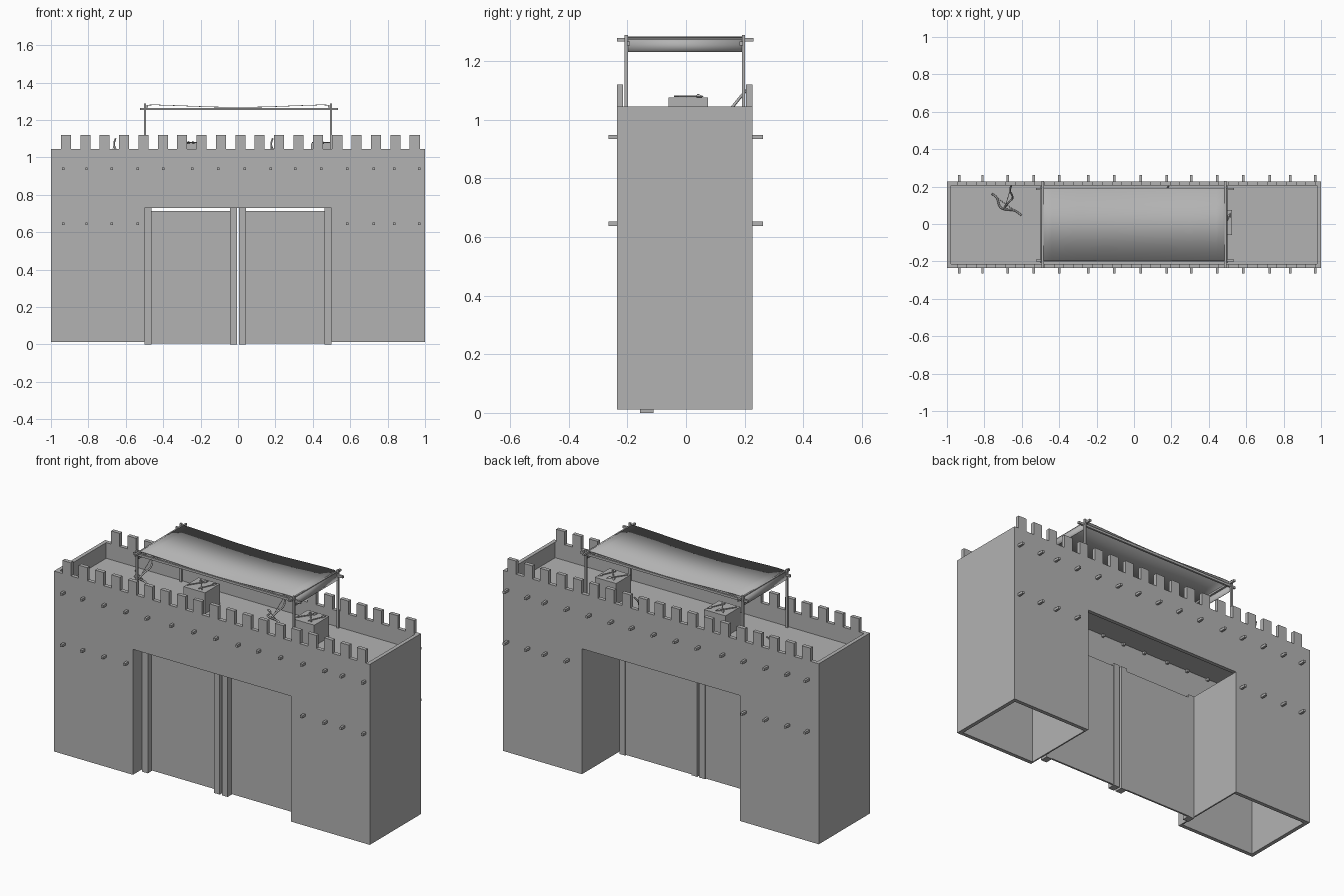
import bpy
import bmesh
from mathutils import Vector

if "Cube" in bpy.data.objects:
    bpy.data.objects.remove(bpy.data.objects["Cube"], do_unlink=True)

stone = bpy.data.materials.new("plain grey")
GREY = (0.45, 0.45, 0.45, 1)
stone.diffuse_color = GREY
stone.use_nodes = True
stone.node_tree.nodes["Principled BSDF"].inputs["Base Color"].default_value = GREY

# Overall wall dimensions
FRONT, BACK = -0.236, 0.227
BASE, TOP, DECK = 0.012, 1.045, 0.955
SKIN, GATE, GATE_TOP = 0.022, 0.5, 0.73


def add_object(name, bm):
    bmesh.ops.recalc_face_normals(bm, faces=bm.faces[:])
    mesh = bpy.data.meshes.new(name)
    bm.to_mesh(mesh)
    bm.free()
    mesh.materials.append(stone)
    obj = bpy.data.objects.new(name, mesh)
    bpy.context.collection.objects.link(obj)
    return obj


def add_boxes(name, boxes):
    """One object from boxes given as (x range, y range, z range)."""
    bm = bmesh.new()
    for ranges in boxes:
        verts = bmesh.ops.create_cube(bm, size=1)["verts"]
        for v in verts:
            v.co = [(a + b) / 2 + c * (b - a) for c, (a, b) in zip(v.co, ranges)]
    return add_object(name, bm)


def around(centre, size):
    return (centre - size / 2, centre + size / 2)


def add_rod(name, points, radius, smooth=True):
    """Bent round rod through the points."""
    curve = bpy.data.curves.new(name, "CURVE")
    curve.dimensions = "3D"
    curve.bevel_depth = radius
    curve.bevel_resolution = 1
    curve.resolution_u = 4
    curve.use_fill_caps = True
    spline = curve.splines.new("NURBS" if smooth else "POLY")
    spline.points.add(len(points) - 1)
    for p, co in zip(spline.points, points):
        p.co = (*co, 1)
    if smooth:
        spline.use_endpoint_u = True
        spline.order_u = 3
    curve.materials.append(stone)
    obj = bpy.data.objects.new(name, curve)
    bpy.context.collection.objects.link(obj)
    return obj


# Long walls: crenellated outline with a gate opening, extruded
outline = [(-GATE, GATE_TOP), (-GATE, BASE), (-1, BASE), (-1, TOP)]
for i in range(19):
    left, right = around(-0.92 + 0.1036 * i, 0.054)
    outline += [(left, TOP), (left, 1.12), (right, 1.12), (right, TOP)]
outline += [(1, TOP), (1, BASE), (GATE, BASE), (GATE, GATE_TOP)]

for name, y in (("front_wall", FRONT), ("back_wall", BACK - SKIN)):
    bm = bmesh.new()
    face = bm.faces.new([bm.verts.new((x, y, z)) for x, z in outline])
    grown = bmesh.ops.extrude_face_region(bm, geom=[face])["geom"]
    moved = [g for g in grown if isinstance(g, bmesh.types.BMVert)]
    bmesh.ops.translate(bm, verts=moved, vec=(0, SKIN, 0))
    add_object(name, bm)

# End walls, gate passage walls and roof deck
inside = (FRONT + SKIN, BACK - SKIN)
for side, s in (("left", 1), ("right", -1)):
    add_boxes(side + "_end_wall", [(around(s * (1 - SKIN / 2), SKIN), inside, (BASE, TOP))])
    add_boxes(side + "_passage_wall", [(around(s * (GATE + 0.004), 0.008), inside, (BASE, GATE_TOP))])
add_boxes("roof_deck", [((-1 + SKIN, 1 - SKIN), inside, (DECK - 0.008, DECK))])

# Beam ends poking through both long walls
peg_x = [-0.935, -0.81, -0.675, -0.535, -0.4, -0.245, -0.105, 0.035,
         0.175, 0.305, 0.445, 0.585, 0.725, 0.835, 0.97]
pegs = []
for x in peg_x:
    for z in (0.94, 0.645):
        if z > GATE_TOP or abs(x) > GATE:
            for y in ((-0.265, FRONT + 0.035), (BACK - 0.035, 0.263)):
                pegs.append((around(x, 0.013), y, around(z, 0.014)))
add_boxes("beam_ends", pegs)

# Pair of gate leaves with thicker posts on each edge
for side, s in (("left", 1), ("right", -1)):
    add_boxes(side + "_gate_panel", [(around(s * 0.253, 0.43), (-0.122, -0.112), (0.004, 0.714))])
    add_boxes(side + "_gate_posts", [(around(s * x, 0.037), (-0.156, -0.11), (0, GATE_TOP))
                                     for x in (0.025, 0.4805)])

# Canopy frame
POST_Y = (-0.204, 0.196)
add_boxes("canopy_posts", [(around(x, 0.011), around(y, 0.011), (DECK, 1.288))
                           for x in (-0.497, 0.497) for y in POST_Y])
add_boxes("canopy_long_rails", [((-0.525, 0.535), around(y * 0.96, 0.011), around(1.259, 0.013))
                                for y in POST_Y])
add_boxes("canopy_cross_rails", [(around(x, 0.011), (-0.236, 0.23), around(1.272, 0.012))
                                 for x in (-0.488, 0.488)])

# Sagging cloth with a short flap over each end
half = [(0.497, 1.23), (0.499, 1.255), (0.494, 1.272), (0.478, 1.28), (0.44, 1.281),
        (0.3, 1.276), (0.15, 1.27)]
profile = [(-x, z) for x, z in half] + [(0, 1.268)] + half[::-1]
bm = bmesh.new()
rows = [[bm.verts.new((x, y, z)) for y in (-0.199, 0.193)] for x, z in profile]
for a, b in zip(rows, rows[1:]):
    bm.faces.new((a[0], b[0], b[1], a[1])).smooth = True
cloth = add_object("canopy_cloth", bm)
solid = cloth.modifiers.new("thickness", "SOLIDIFY")
solid.thickness = 0.003
solid.offset = 0

# Crates with arrows lying on top
for number, x in enumerate((-0.235, 0.457)):
    label = "_%d" % (number + 1)
    add_boxes("crate" + label, [(around(x, 0.135), around(0.008, 0.135), (DECK, 1.075))])
    for k, (dx, lean) in enumerate(((-0.03, 0.03), (0.0, -0.035), (0.035, 0.02))):
        tail = Vector((x + dx - lean, -0.04, 1.079))
        tip = Vector((x + dx + lean, 0.05, 1.079))
        add_rod("arrow" + label, [tail, tip], 0.003, smooth=False)
        bm = bmesh.new()
        bmesh.ops.create_cone(bm, cap_ends=True, segments=4, radius1=0.009, radius2=0, depth=0.025)
        head = add_object("arrow_head" + label, bm)
        head.location = tip
        head.rotation_mode = "QUATERNION"
        head.rotation_quaternion = (tip - tail).to_track_quat("Z", "Y")

# Bows: one on the deck, one leaning on the back parapet
for x in (-0.66, 0.18):
    lying = [(x - 0.1, 0.16, 0.96), (x - 0.07, 0.15, 0.96), (x - 0.06, 0.08, 0.965),
             (x + 0.01, 0.075, 0.965), (x + 0.03, 0.07, 0.96), (x + 0.06, 0.045, 0.96)]
    leaning = [(x - 0.03, 0.09, 0.96), (x - 0.02, 0.11, 0.985), (x + 0.02, 0.14, 1.02),
               (x - 0.01, 0.18, 1.07), (x + 0.005, 0.205, 1.1)]
    for name, path in (("lying_bow", lying), ("leaning_bow", leaning)):
        add_rod(name, path, 0.005)
        add_rod(name + "_string", [path[0], path[-1]], 0.0015, smooth=False)
